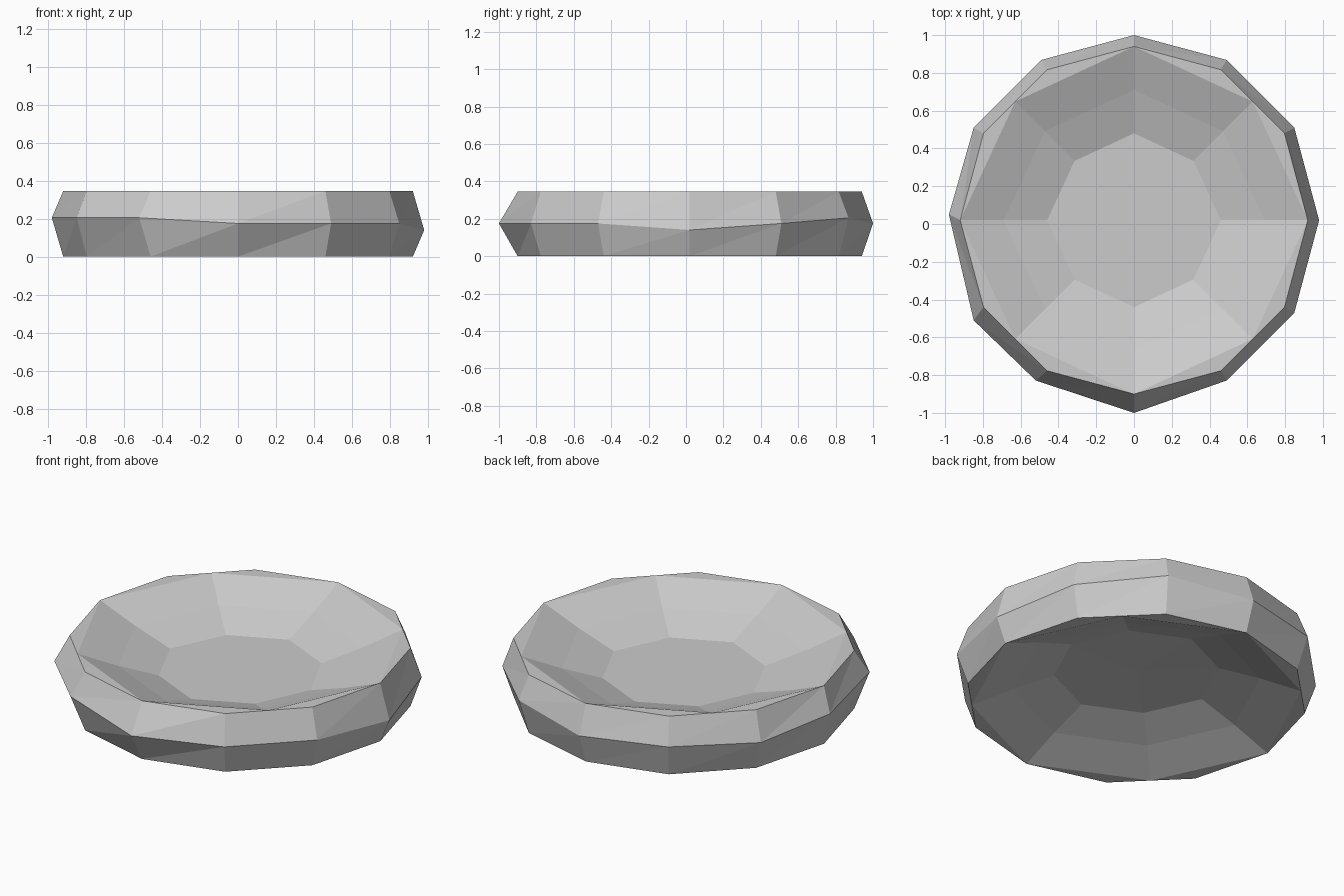
import bpy
import bmesh
from math import sin, cos, pi

# Remove the default object
default_cube = bpy.data.objects.get("Cube")
if default_cube:
    bpy.data.objects.remove(default_cube, do_unlink=True)

HEIGHT = 0.345
CENTRE_Y = 0.02
RIM_RADIUS = 0.92
GIRTH_RADIUS = 0.98


def make_material(name, value):
    material = bpy.data.materials.new(name)
    material.use_nodes = True
    colour = (value, value, value, 1)
    material.diffuse_color = colour
    material.node_tree.nodes["Principled BSDF"].inputs["Base Color"].default_value = colour
    return material


def ring(mesh, count, radius, height, squeeze=1.0):
    """Ring of vertices; every second one is pulled in by squeeze."""
    verts = []
    for step in range(count):
        angle = 2 * pi * step / count
        reach = radius * (squeeze if step % 2 else 1)
        verts.append(mesh.verts.new((reach * cos(angle), reach * sin(angle) + CENTRE_Y, height)))
    return verts


def bridge(mesh, lower, upper, triangles=False):
    count = len(lower)
    for i in range(count):
        j = (i + 1) % count
        if triangles:
            mesh.faces.new((lower[i], lower[j], upper[j]))
            mesh.faces.new((lower[i], upper[j], upper[i]))
        else:
            mesh.faces.new((lower[i], lower[j], upper[j], upper[i]))


def hollow(mesh, rim, rim_height, direction, floor_peak):
    """Flat rim slivers, two sloping octagonal bands and a floor."""
    faces_before = set(mesh.faces)
    squeeze = cos(pi / 12)
    mouth = ring(mesh, 8, RIM_RADIUS, rim_height, squeeze)
    middle = ring(mesh, 8, RIM_RADIUS * 0.75, rim_height + direction * 0.09, squeeze)
    floor = ring(mesh, 8, RIM_RADIUS * 0.5, rim_height + direction * 0.165, squeeze)
    for quarter in range(4):
        start, end = 3 * quarter, (3 * quarter + 3) % 12
        corner = mouth[2 * quarter + 1]
        mesh.faces.new((rim[start], rim[start + 1], corner))
        mesh.faces.new((corner, rim[start + 2], rim[end]))
    bridge(mesh, mouth, middle)
    bridge(mesh, middle, floor)
    peak = mesh.verts.new((0, CENTRE_Y, rim_height + direction * (0.165 + floor_peak)))
    for i in range(8):
        mesh.faces.new((floor[i], floor[(i + 1) % 8], peak))
    # Point all of these faces out of the hollow
    for face in set(mesh.faces) - faces_before:
        face.normal_update()
        if face.normal.z * direction > 0:
            face.normal_flip()


mesh = bmesh.new()

# Faceted twelve-sided outer wall with an uneven girth line
bottom = ring(mesh, 12, RIM_RADIUS, 0)
girth = ring(mesh, 12, GIRTH_RADIUS, 0.175)
top = ring(mesh, 12, RIM_RADIUS, HEIGHT)
girth[0].co.z = 0.14
girth[4].co.z = 0.19
for i in (2, 6, 7, 8):
    girth[i].co.z = 0.205
girth[6].co.y += 0.03
girth[7].co.y -= 0.04
girth[8].co.x -= 0.03
girth[9].co.y -= 0.04
bridge(mesh, bottom, girth, triangles=True)
bridge(mesh, girth, top, triangles=True)

# Dished top and hollow underside
hollow(mesh, top, HEIGHT, -1, 0)
hollow(mesh, bottom, 0, 1, 0.008)
bmesh.ops.remove_doubles(mesh, verts=mesh.verts[:], dist=0.0005)

data = bpy.data.meshes.new("shallow_dish")
mesh.to_mesh(data)
mesh.free()
data.materials.append(make_material("light grey", 0.6))
dish = bpy.data.objects.new("shallow_dish", data)
bpy.context.collection.objects.link(dish)
